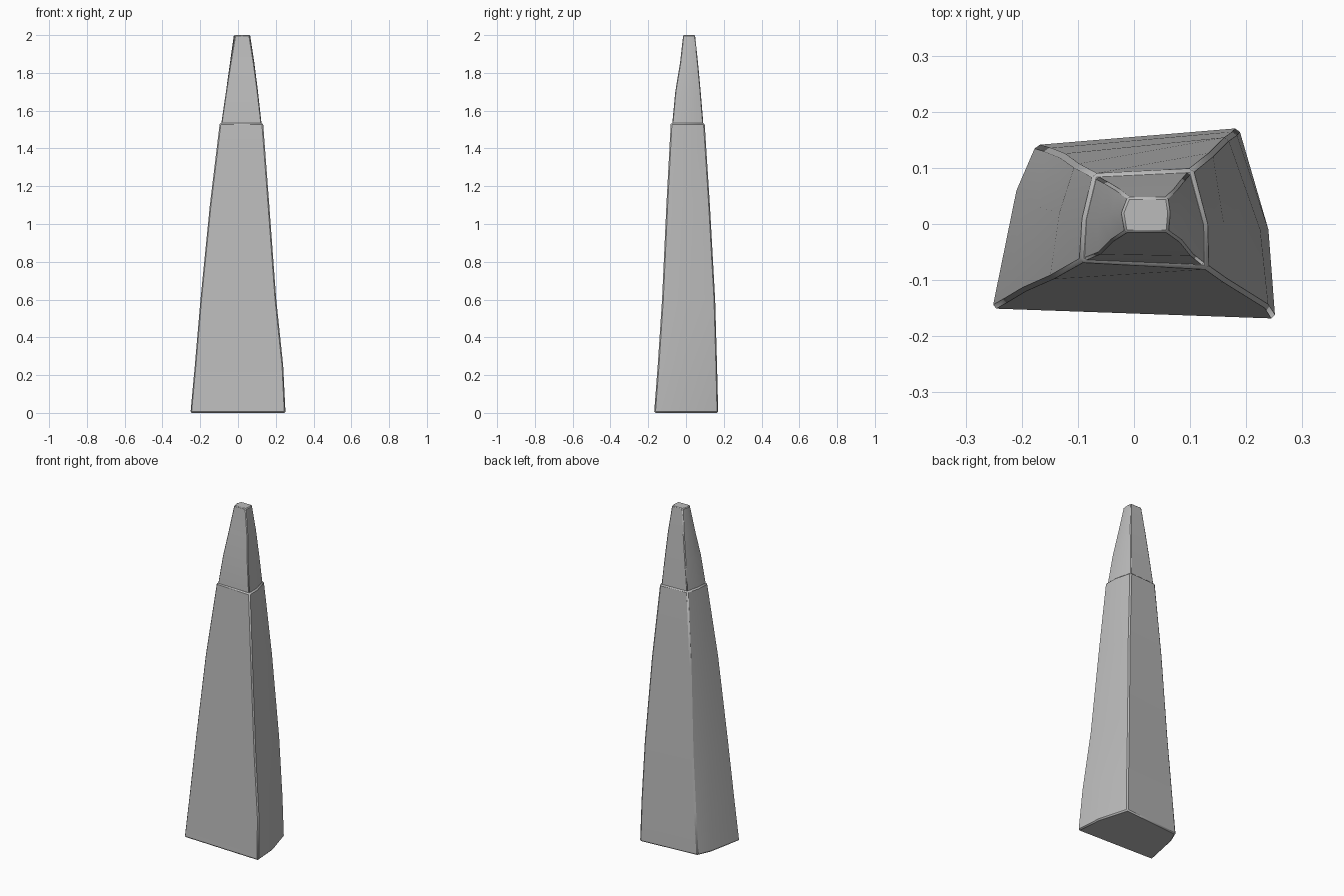
import bpy, bmesh, math

if "Cube" in bpy.data.objects:
    bpy.data.objects.remove(bpy.data.objects["Cube"])

stone = bpy.data.materials.new("grey stone")
stone.diffuse_color = (0.5, 0.5, 0.5, 1)
stone.use_nodes = True
stone.node_tree.nodes["Principled BSDF"].inputs["Base Color"].default_value = stone.diffuse_color


def loft(name, rings, bevel):
    """Skin a stack of matching rings, each (z, [(x, y), ...]), and cap both ends."""
    bm = bmesh.new()
    loops = [[bm.verts.new((x, y, z)) for x, y in pts] for z, pts in rings]
    n = len(loops[0])
    for a, b in zip(loops, loops[1:]):
        for i in range(n):
            j = (i + 1) % n
            bm.faces.new((a[i], a[j], b[j], b[i]))
    bm.faces.new(loops[0][::-1])
    bm.faces.new(loops[-1])
    bmesh.ops.recalc_face_normals(bm, faces=bm.faces)
    me = bpy.data.meshes.new(name)
    bm.to_mesh(me)
    bm.free()
    me.materials.append(stone)
    ob = bpy.data.objects.new(name, me)
    bpy.context.collection.objects.link(ob)
    # Slightly worn corners
    mod = ob.modifiers.new("worn edges", 'BEVEL')
    mod.width = bevel
    mod.segments = 1
    mod.limit_method = 'ANGLE'
    mod.angle_limit = math.radians(35)
    bpy.ops.object.select_all(action='DESELECT')
    ob.select_set(True)
    bpy.context.view_layer.objects.active = ob
    bpy.ops.object.shade_smooth_by_angle(angle=math.radians(25))
    return ob


# Corner order: front left, front right, right middle, back right, back left, left middle
# Tapered lower shaft
loft("shaft", [
    (0.00, [(-.253, -.151), (.252, -.169), (.240, -.01), (.187, .171), (-.175, .141), (-.210, .06)]),
    (0.25, [(-.230, -.138), (.240, -.150), (.225, -.01), (.182, .165), (-.155, .135), (-.193, .05)]),
    (0.60, [(-.200, -.120), (.203, -.127), (.193, -.01), (.168, .155), (-.130, .125), (-.170, .03)]),
    (1.10, [(-.150, -.098), (.166, -.104), (.160, .00), (.140, .127), (-.105, .107), (-.133, .02)]),
    (1.535, [(-.097, -.068), (.133, -.081), (.131, .00), (.105, .099), (-.073, .090), (-.092, .01)]),
], 0.007)

# Steeper spire, set in slightly from the shaft
loft("spire", [
    (1.53, [(-.089, -.064), (.125, -.073), (.124, .00), (.099, .092), (-.067, .084), (-.085, .01)]),
    (1.70, [(-.064, -.054), (.105, -.057), (.106, .01), (.087, .078), (-.047, .073), (-.064, .01)]),
    (1.85, [(-.041, -.031), (.085, -.032), (.087, .015), (.076, .064), (-.029, .062), (-.043, .015)]),
    (2.00, [(-.016, -.015), (.061, -.015), (.064, .02), (.060, .048), (-.011, .048), (-.022, .02)]),
], 0.004)
